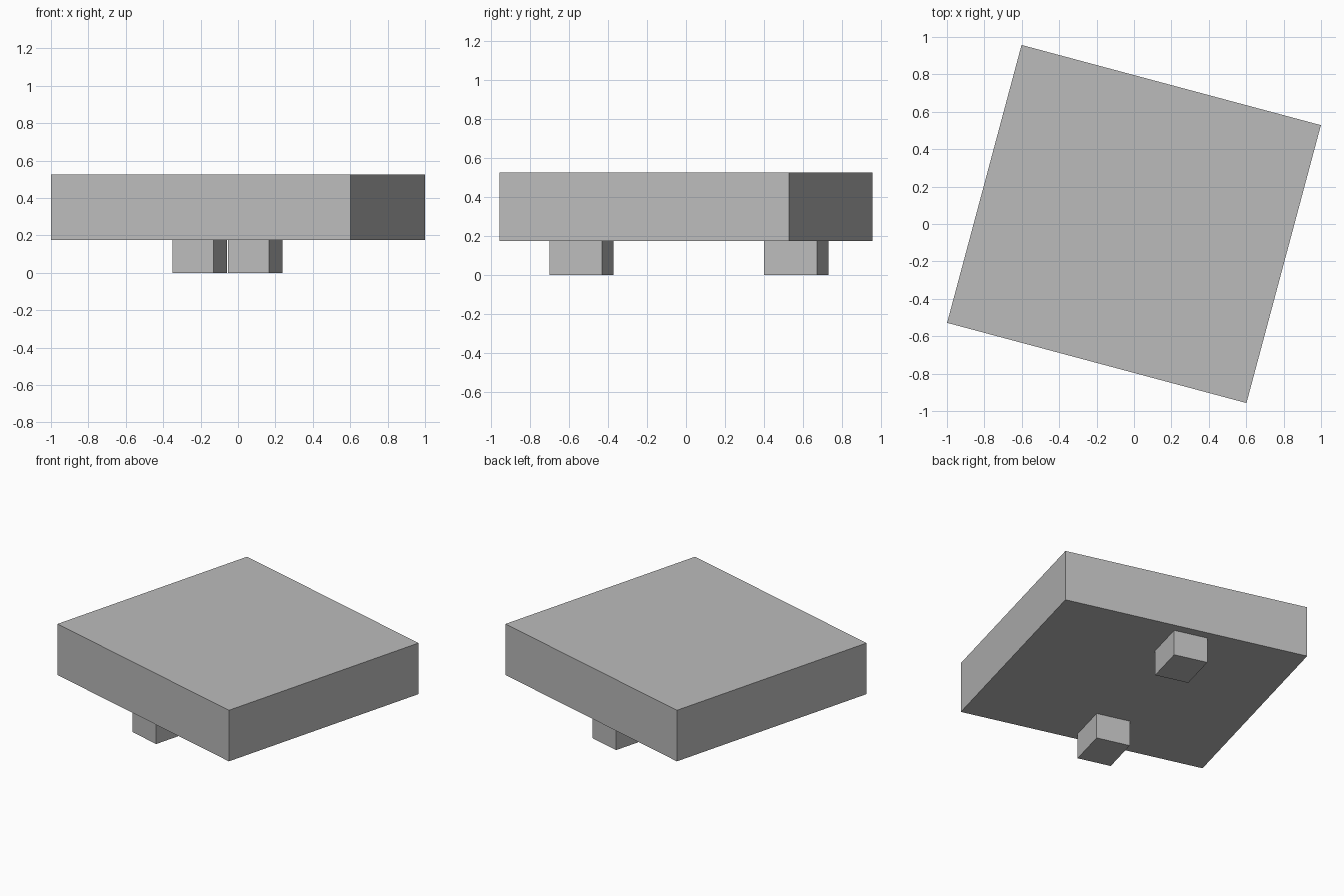
import bpy
from math import radians
from mathutils import Matrix

cube = bpy.data.objects.get("Cube")
if cube:
    bpy.data.objects.remove(cube, do_unlink=True)

# Single matte grey
grey = bpy.data.materials.new("mid_grey")
grey.use_nodes = True
COLOUR = (0.5, 0.5, 0.5, 1)
grey.diffuse_color = COLOUR
grey.node_tree.nodes["Principled BSDF"].inputs["Base Color"].default_value = COLOUR

TURN = Matrix.Rotation(radians(-15), 4, "Z")  # whole piece is turned on the ground


def box(name, centre, size):
    """Box given in the piece's own axes, then turned with it."""
    bpy.ops.mesh.primitive_cube_add(size=1)
    ob = bpy.context.object
    ob.name = name
    ob.data.transform(Matrix.Diagonal((*size, 1)))
    ob.matrix_world = TURN @ Matrix.Translation(centre)
    ob.data.materials.append(grey)
    return ob


# Thick slab
box("slab", (0, 0, 0.35), (1.657, 1.538, 0.35))

# Two small feet, one near each end
for name, side in (("front_foot", -1), ("back_foot", 1)):
    box(name, (-0.058, side * 0.57, 0.0875), (0.227, 0.28, 0.175))
